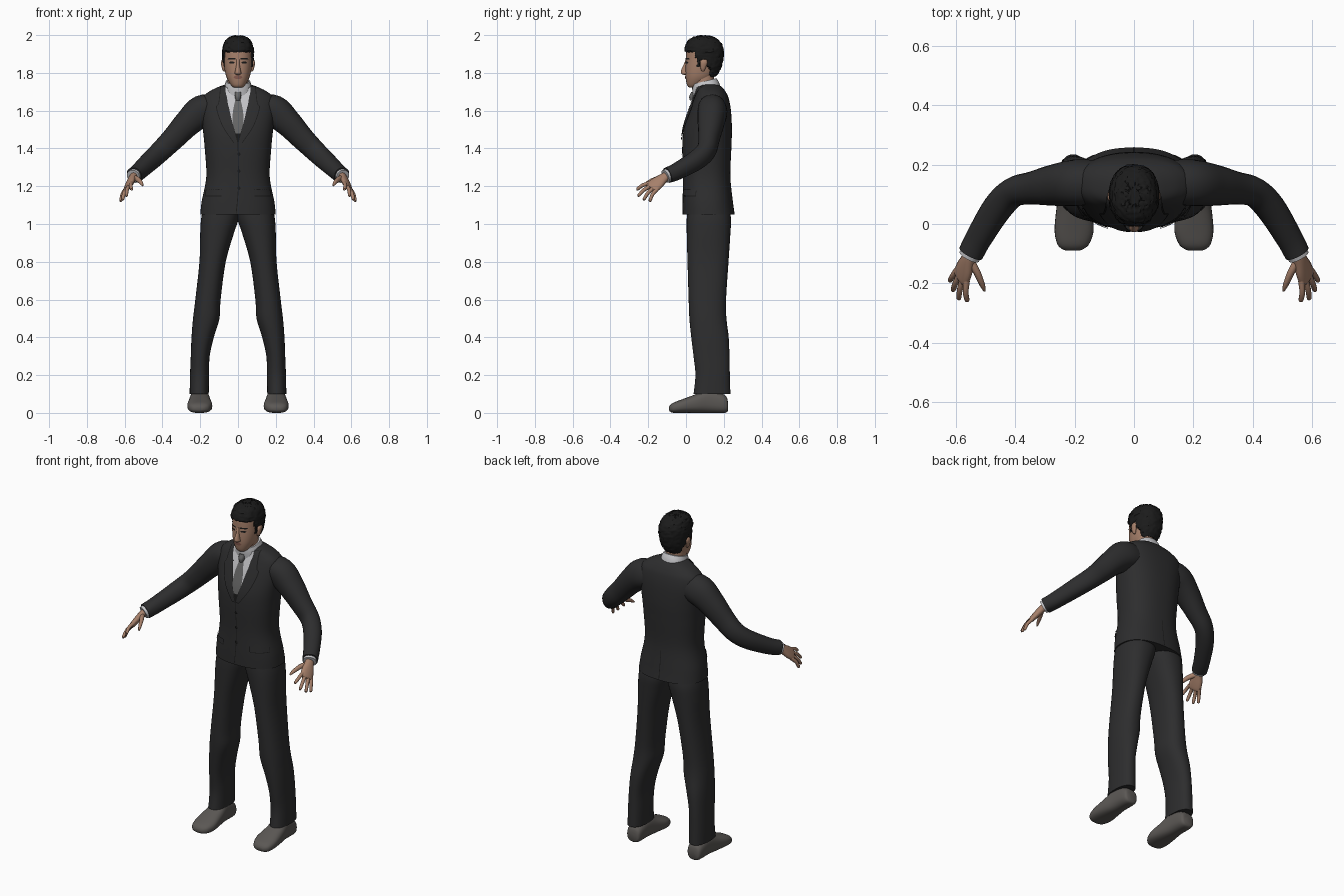
import bpy, bmesh, math, random
from mathutils import Vector
from mathutils.bvhtree import BVHTree

random.seed(3)


def material(name, r, g, b):
    m = bpy.data.materials.new(name)
    m.diffuse_color = (r, g, b, 1)
    return m


SUIT = material("charcoal_cloth", 0.026, 0.026, 0.027)
SEAM = material("seam_black", 0.010, 0.010, 0.010)
SKIN = material("skin", 0.38, 0.215, 0.145)
LIP = material("lip", 0.24, 0.105, 0.08)
HAIR = material("hair_black", 0.011, 0.011, 0.011)
SHIRT = material("shirt_white", 0.55, 0.55, 0.57)
TIE = material("tie_grey", 0.13, 0.13, 0.13)
SHOE = material("shoe_grey", 0.105, 0.097, 0.09)


def finish(name, bm, mat, mirror=False, angle=50):
    me = bpy.data.meshes.new(name)
    bm.to_mesh(me)
    bm.free()
    me.materials.append(mat)
    me.shade_smooth()
    me.set_sharp_from_angle(angle=math.radians(angle))
    ob = bpy.data.objects.new(name, me)
    bpy.context.collection.objects.link(ob)
    if mirror:
        ob.modifiers.new("mirror", "MIRROR").use_mirror_merge = False
    return ob


def smooth(rows, k):
    """Catmull-Rom resampling of a list of equal-length tuples."""
    out = []
    for i in range(len(rows) - 1):
        a, b, c, d = (rows[max(i - 1, 0)], rows[i], rows[i + 1], rows[min(i + 2, len(rows) - 1)])
        for s in range(k):
            t = s / k
            out.append(tuple(0.5 * (2 * q + (r - p) * t + (2 * p - 5 * q + 4 * r - w) * t * t
                                    + (3 * q - p - 3 * r + w) * t ** 3)
                             for p, q, r, w in zip(a, b, c, d)))
    return out + [tuple(rows[-1])]


def skin_rings(bm, rings):
    vs = [[bm.verts.new(p) for p in ring] for ring in rings]
    n = len(vs[0])
    for a, b in zip(vs, vs[1:]):
        for i in range(n):
            bm.faces.new((a[i], a[(i + 1) % n], b[(i + 1) % n], b[i]))
    bm.faces.new(vs[0])
    bm.faces.new(vs[-1])
    bmesh.ops.recalc_face_normals(bm, faces=bm.faces)


def superellipse(n, p):
    for i in range(n):
        a = 2 * math.pi * i / n
        c, s = math.cos(a), math.sin(a)
        yield (math.copysign(abs(c) ** (2 / p), c), math.copysign(abs(s) ** (2 / p), s))


def loft(name, rows, mat, axis="z", n=32, k=4, p=2.3, tilt=0, warp=None, mirror=False):
    """Rows are (position on axis, low/high of first side, low/high of second side)."""
    rings = []
    for h, a0, a1, b0, b1 in smooth(rows, k):
        ring = []
        for c, s in superellipse(n, p):
            a, b = (a0 + a1) / 2 + c * (a1 - a0) / 2, (b0 + b1) / 2 + s * (b1 - b0) / 2
            v = Vector((a, b, h + tilt * (b - 0.1))) if axis == "z" else Vector((a, h, max(b, 0)))
            ring.append(warp(v) if warp else v)
        rings.append(ring)
    bm = bmesh.new()
    skin_rings(bm, rings)
    return finish(name, bm, mat, mirror)


def tube(name, rows, side, mat, n=16, k=4):
    """Rows are (x, y, z, radius along side, radius across); mirrored left and right."""
    rows = smooth(rows, k)
    pts = [Vector(r[:3]) for r in rows]
    rings = []
    for i, r in enumerate(rows):
        t = (pts[min(i + 1, len(pts) - 1)] - pts[max(i - 1, 0)]).normalized()
        u = Vector(side)
        u = (u - t * u.dot(t)).normalized()
        v = t.cross(u)
        rings.append([pts[i] + u * c * r[3] + v * s * r[4] for c, s in superellipse(n, 2.2)])
    bm = bmesh.new()
    skin_rings(bm, rings)
    return finish(name, bm, mat, True)


def patch(name, rows, target, mat, lift=0.004, mirror=False, front=True, nx=8, k=5):
    """Thin plate laid on a body; rows are (z, x start, x end)."""
    me = target.data
    tree = BVHTree.FromPolygons([v.co for v in me.vertices], [tuple(q.vertices) for q in me.polygons])
    d = 1 if front else -1
    bm, grid = bmesh.new(), []
    for z, x0, x1 in smooth(rows, k):
        line = []
        for i in range(nx + 1):
            x = x0 + (x1 - x0) * i / nx
            hit = tree.ray_cast(Vector((x, -2 * d, z)), Vector((0, d, 0)))[0]
            line.append(bm.verts.new((x, hit.y - lift * d, z)) if hit else None)
        grid.append(line)
    for a, b in zip(grid, grid[1:]):
        for i in range(nx):
            quad = (a[i], a[i + 1], b[i + 1], b[i])
            if all(quad):
                f = bm.faces.new(quad)
                f.normal_update()
                if f.normal.y * d > 0:
                    f.normal_flip()
    return finish(name, bm, mat, mirror)


# Jacket body
jacket = loft("jacket", [
    (1.05, -.2, .2, -.018, .258), (1.12, -.192, .192, -.018, .248), (1.25, -.168, .168, -.016, .235),
    (1.4, -.176, .176, -.02, .24), (1.5, -.186, .186, -.012, .243), (1.6, -.198, .198, .018, .238),
    (1.665, -.19, .19, .042, .226), (1.7, -.155, .155, .055, .21), (1.725, -.105, .105, .06, .19),
    (1.738, -.07, .07, .065, .17)], SUIT, n=64, k=6, p=2.4)

# Sleeves, cuffs
tube("sleeves", [
    (.11, .14, 1.605, .07, .075), (.19, .14, 1.597, .077, .085), (.265, .132, 1.535, .07, .072),
    (.34, .122, 1.455, .056, .062), (.405, .108, 1.39, .05, .056), (.46, .055, 1.338, .05, .052),
    (.522, -.045, 1.28, .045, .045), (.55, -.098, 1.258, .043, .042)], (0, 1, .3), SUIT, 24, 5)
tube("cuffs", [(.54, -.08, 1.265, .036, .036), (.555, -.109, 1.252, .037, .035)], (0, 1, .3), SHIRT, 20)

# Hands: palm, thumb and four fingers
across = Vector((-.51, -.65, .56))
tube("palms", [(.545, -.09, 1.262, .024, .02), (.558, -.118, 1.244, .027, .02),
               (.572, -.152, 1.217, .038, .018), (.583, -.18, 1.195, .039, .014),
               (.587, -.188, 1.189, .032, .009)], across, SKIN)
knuckle = Vector((.580, -.172, 1.20))
tips = {"index": (.03, (.563, -.262, 1.182)), "middle": (.010, (.592, -.255, 1.148)),
        "ring": (-.010, (.612, -.226, 1.128)), "little": (-.029, (.622, -.193, 1.12))}
for finger, (offset, tip) in tips.items():
    base, tip = knuckle + across * offset, Vector(tip)
    mid = base.lerp(tip, .5) + Vector((.004, -.004, .005))
    end = base.lerp(tip, .93)
    tube(finger + "_fingers", [(*base, .011, .011), (*mid, .0095, .0095), (*end, .008, .008),
                               (*tip, .003, .003)], across, SKIN, 10, 3)
tube("thumbs", [(.555, -.12, 1.245, .016, .014), (.53, -.163, 1.236, .014, .012),
                (.512, -.205, 1.217, .010, .009), (.504, -.226, 1.203, .004, .004)], across, SKIN, 10, 3)

# Trousers and shoes
loft("trouser_legs", [
    (.1, .155, .256, .04, .235), (.2, .153, .254, .05, .232), (.3, .15, .25, .04, .23),
    (.4, .128, .246, .028, .226), (.5, .098, .238, .018, .214), (.6, .092, .226, .014, .212),
    (.8, .065, .204, .008, .225), (.95, .022, .2, .004, .235), (1.03, -.004, .195, .004, .238),
    (1.1, -.01, .18, .01, .225)], SUIT, n=36, mirror=True)
loft("shoes", [
    (.222, .172, .232, .012, .06), (.205, .158, .246, 0, .095), (.12, .152, .252, 0, .125),
    (.05, .143, .262, 0, .098), (-.02, .136, .268, 0, .072), (-.065, .15, .26, 0, .055),
    (-.083, .168, .245, .006, .042), (-.09, .185, .228, .014, .03)],
     SHOE, axis="y", n=28, p=2.6, mirror=True)

# Shirt front, tie and lapels
patch("shirt_front", [(1.728, -.068, .068), (1.65, -.056, .056), (1.55, -.034, .034), (1.45, -.004, .004)],
      jacket, SHIRT, .003)
patch("waistcoat", [(1.53, -.034, .034), (1.49, -.02, .02), (1.43, -.003, .003)], jacket, SEAM, .004)
patch("tie", [(1.69, -.014, .014), (1.66, -.014, .014), (1.6, -.026, .026), (1.54, -.029, .029),
              (1.48, -.013, .013)], jacket, TIE, .008)
loft("tie_knot", [(1.655, -.012, .012, .02, .06), (1.675, -.017, .017, .017, .06),
                  (1.7, -.019, .019, .028, .07)], TIE, n=12)
lapel = [(1.728, .066, .09), (1.64, .054, .1), (1.615, .048, .112), (1.52, .026, .08), (1.43, .003, .02)]
patch("lapel_edges", [(z, a, b + .004) for z, a, b in lapel], jacket, SEAM, .005, True)
patch("lapels", lapel, jacket, SUIT, .008, True)
patch("collar_points", [(1.722, .012, .066), (1.69, .02, .064), (1.645, .04, .05)], jacket, SHIRT, .0095, True)

# Jacket details: front edge, back vent, pockets, buttons
patch("front_edge", [(1.43, -.002, .002), (1.2, .0, .004), (1.055, -.012, -.008)], jacket, SEAM, .003, nx=1)
patch("back_vent", [(1.22, -.0015, .0015), (1.055, -.0025, .0025)], jacket, SEAM, .003, front=False, nx=1)
patch("pocket_shadows", [(1.178, .088, .17), (1.145, .088, .176)], jacket, SEAM, .004, True)
patch("pocket_flaps", [(1.182, .088, .17), (1.15, .088, .175)], jacket, SUIT, .008, True)
for i, z in enumerate((1.37, 1.28, 1.19)):
    patch(f"button_{i + 1}", [(z + .009, .002, .008), (z, -.004, .014), (z - .009, .002, .008)],
          jacket, SEAM, .007, nx=3)

# Neck and shirt collar
loft("neck", [(1.66, -.06, .06, .05, .165), (1.74, -.056, .056, .04, .15), (1.82, -.056, .056, .04, .15)], SKIN)
loft("collar", [(1.695, -.078, .078, .036, .185), (1.73, -.072, .072, .033, .175),
                (1.756, -.064, .064, .034, .162)], SHIRT, tilt=.25)

# Head with nose and ears
skull = [(1.722, -.02, .02, .018, .05), (1.735, -.037, .037, .006, .085), (1.775, -.06, .06, -.002, .14),
         (1.82, -.071, .071, -.003, .165), (1.87, -.076, .076, .0, .182), (1.92, -.076, .076, .003, .187),
         (1.96, -.066, .066, .02, .175), (1.982, -.045, .045, .045, .145), (1.988, -.015, .015, .075, .11)]
head = loft("head", skull, SKIN, n=40, p=2.2)
loft("nose", [(1.79, -.009, .009, -.014, .02), (1.797, -.018, .018, -.027, .02), (1.815, -.014, .014, -.026, .02),
              (1.845, -.009, .009, -.012, .02), (1.872, -.01, .01, -.002, .02)], SKIN, n=14)
loft("ears", [(1.807, .066, .076, .085, .095), (1.82, .066, .084, .078, .102), (1.85, .068, .09, .075, .113),
              (1.866, .07, .087, .08, .112), (1.872, .072, .08, .09, .105)], SKIN, n=12, mirror=True)

# Face details
patch("brows", [(1.878, .014, .05), (1.870, .012, .056)], head, HAIR, .004, True, k=2)
patch("eyes", [(1.859, .024, .042), (1.854, .017, .048), (1.849, .024, .042)], head, SEAM, .003, True, k=2)
patch("lips", [(1.785, -.012, .012), (1.777, -.024, .024), (1.768, -.013, .013)], head, LIP, .003, k=2)


# Hair cap: bare areas are tucked inside the head
def hairline(v):
    edge = .125 if v.z < 1.83 else .058 if v.z < 1.875 else .045 if v.z < 1.915 else -1
    if v.z < 1.775 or v.y < edge or (v.z < 1.868 and .075 < v.y < .108):
        c = Vector((0, .09, 1.86))
        return c + (v - c) * .82
    return v + Vector([random.uniform(-.003, .003) for _ in range(3)])


loft("hair", [(1.765, -.045, .045, .04, .145), (1.8, -.066, .066, .01, .172), (1.84, -.079, .079, .0, .19),
              (1.89, -.083, .083, -.005, .199), (1.93, -.082, .082, -.007, .198), (1.965, -.07, .07, .008, .182),
              (1.988, -.048, .048, .035, .15), (1.997, -.018, .018, .07, .115)],
     HAIR, n=56, k=6, p=2.25, warp=hairline)
